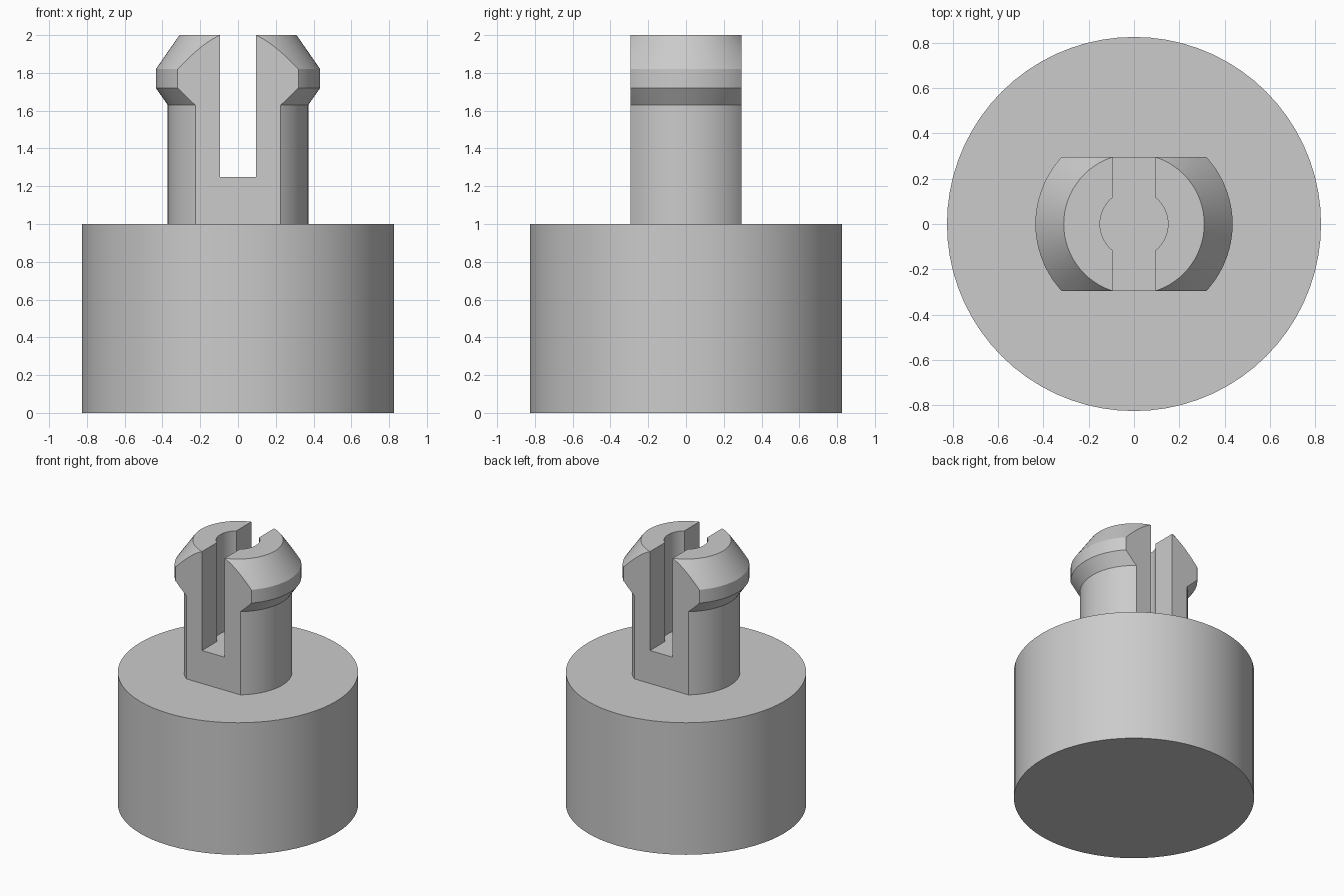
import bpy
import bmesh
from math import radians, sin, cos, tau

default = bpy.data.objects.get("Cube")
if default:
    bpy.data.objects.remove(default, do_unlink=True)

BASE_R, BASE_H = 0.825, 1.0
FLAT_Y = 0.295           # half depth between the two flats of the post
SLOT_X, SLOT_Z = 0.095, 1.25
HOLE_R = 0.15
SEGMENTS = 72

grey = bpy.data.materials.new("plain grey")
grey.use_nodes = True
grey.diffuse_color = (0.6, 0.6, 0.6, 1)
grey.node_tree.nodes["Principled BSDF"].inputs["Base Color"].default_value = (0.6, 0.6, 0.6, 1)


def make_object(name, bm):
    bmesh.ops.recalc_face_normals(bm, faces=bm.faces)
    mesh = bpy.data.meshes.new(name)
    bm.to_mesh(mesh)
    bm.free()
    mesh.materials.append(grey)
    obj = bpy.data.objects.new(name, mesh)
    bpy.context.collection.objects.link(obj)
    return obj


def lathe(name, profile):
    """Closed solid turned from (radius, height) points around z."""
    bm = bmesh.new()
    angles = [tau * i / SEGMENTS for i in range(SEGMENTS)]
    rings = [[bm.verts.new((r * cos(a), r * sin(a), z)) for a in angles] for r, z in profile]
    for low, high in zip(rings, rings[1:]):
        for i in range(SEGMENTS):
            j = (i + 1) % SEGMENTS
            bm.faces.new((low[i], low[j], high[j], high[i]))
    bm.faces.new(rings[0])
    bm.faces.new(rings[-1])
    return make_object(name, bm)


def box(name, half_x, half_y, z0, z1):
    bm = bmesh.new()
    bmesh.ops.create_cube(bm, size=2)
    for v in bm.verts:
        v.co.x *= half_x
        v.co.y *= half_y
        v.co.z = z1 if v.co.z > 0 else z0
    return make_object(name, bm)


def combine(target, tool, operation):
    """Apply a boolean and discard the tool."""
    bpy.context.view_layer.objects.active = target
    mod = target.modifiers.new(operation.lower(), "BOOLEAN")
    mod.operation, mod.solver, mod.object = operation, "EXACT", tool
    bpy.ops.object.modifier_apply(modifier=mod.name)
    bpy.data.objects.remove(tool, do_unlink=True)


# Snap post with a flared, chamfered head
post = lathe("post", [(0.372, 0.8), (0.372, 1.63), (0.435, 1.72), (0.435, 1.82), (0.31, 2.0)])

# Flats on front and back, then the slot and the round bore
combine(post, box("flats", 1, FLAT_Y, 0.5, 2.5), "INTERSECT")
slot_cutter = box("slot_cutter", SLOT_X, 1, SLOT_Z, 2.5)
combine(slot_cutter, lathe("bore_cutter", [(HOLE_R, SLOT_Z), (HOLE_R, 2.5)]), "UNION")
combine(post, slot_cutter, "DIFFERENCE")

# Round base joined with the post into one solid
peg = lathe("base_with_snap_post", [(BASE_R, 0), (BASE_R, BASE_H)])
combine(peg, post, "UNION")

bpy.ops.object.select_all(action="DESELECT")
peg.select_set(True)
bpy.context.view_layer.objects.active = peg
bpy.ops.object.shade_smooth_by_angle(angle=radians(25))
